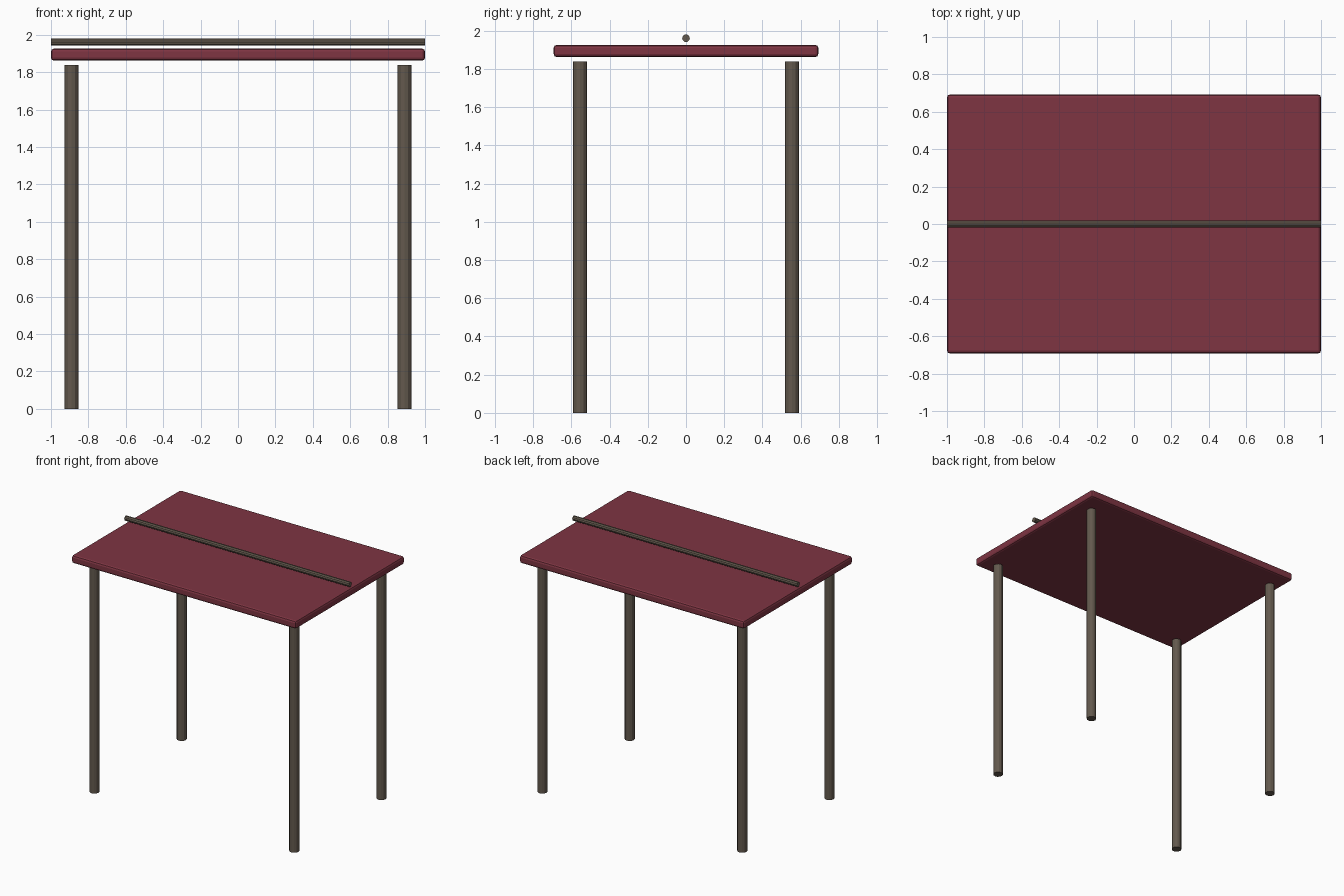
import bpy
import math

if "Cube" in bpy.data.objects:
    bpy.data.objects.remove(bpy.data.objects["Cube"])

def material(name, color):
    m = bpy.data.materials.new(name)
    m.diffuse_color = color
    m.use_nodes = True
    m.node_tree.nodes["Principled BSDF"].inputs["Base Color"].default_value = m.diffuse_color
    return m

red = material("dark_red", (0.21, 0.035, 0.055, 1))
brown = material("grey_brown", (0.125, 0.1, 0.075, 1))

def rod(name, radius, length, loc, rot=(0, 0, 0), sides=12):
    bpy.ops.mesh.primitive_cylinder_add(vertices=sides, radius=radius, depth=length,
                                        location=loc, rotation=rot)
    o = bpy.context.object
    o.name = name
    o.data.materials.append(brown)
    return o

# Thin slab top with softened edges
bpy.ops.mesh.primitive_cube_add(size=1, location=(0, 0, 1.894))
top = bpy.context.object
top.name = "top_panel"
top.scale = (2, 1.385, 0.064)
bpy.ops.object.transform_apply(location=False, rotation=False, scale=True)
bevel = top.modifiers.new("soft_edges", 'BEVEL')
bevel.width = 0.016
bevel.segments = 2
top.data.materials.append(red)

# Four posts, stopping just short of the slab
for side, x in (("left", -0.89), ("right", 0.89)):
    for end, y in (("front", -0.555), ("back", 0.555)):
        rod(f"{end}_{side}_post", 0.037, 1.838, (x, y, 0.919))

# Ridge bar floating above the slab
rod("ridge_bar", 0.02, 2, (0, 0, 1.961), (0, math.pi / 2, 0), 10)
